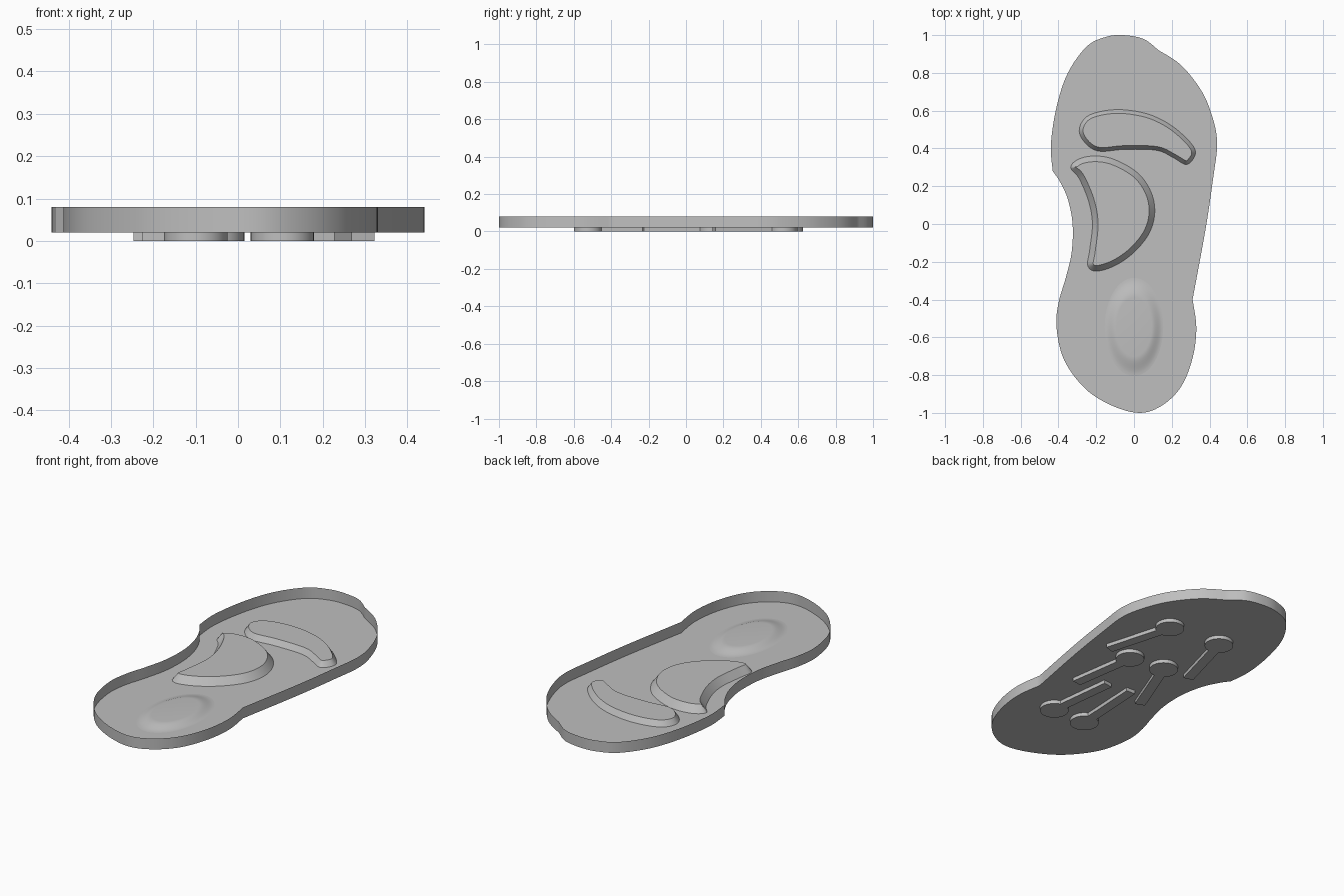
import bpy, bmesh
from math import sin, cos, pi, asin, atan2, hypot
from mathutils import Vector

if "Cube" in bpy.data.objects:
    bpy.data.objects.remove(bpy.data.objects["Cube"])

grey = bpy.data.materials.new("mid grey")
grey.use_nodes = True
colour = (0.52, 0.52, 0.52, 1)
grey.diffuse_color = colour
grey.node_tree.nodes["Principled BSDF"].inputs["Base Color"].default_value = colour

FLOOR, RIM = 0.02, 0.08


def smooth_path(points, closed, steps=6):
    """Catmull-Rom curve through the points; an open path leaves out its last point."""
    pts = [Vector(p) for p in points]
    n = len(pts)
    path = []
    for i in range(n if closed else n - 1):
        ids = [i - 1, i, i + 1, i + 2]
        a, b, c, d = [pts[k % n if closed else min(max(k, 0), n - 1)] for k in ids]
        for s in range(steps):
            t = s / steps
            path.append(0.5 * (2 * b + (c - a) * t + (2 * a - 5 * b + 4 * c - d) * t**2
                               + (3 * b - a - 3 * c + d) * t**3))
    return path


def inset(path, amount):
    """Move a counter-clockwise outline inwards."""
    result = []
    for i, p in enumerate(path):
        t = (path[(i + 1) % len(path)] - path[i - 1]).normalized()
        result.append(p + Vector((-t.y, t.x)) * amount)
    return result


def build(name, rings, bottom=False, top=False):
    """Skin (outline, height) rings and cap the ends if asked."""
    bm = bmesh.new()
    loops = [[bm.verts.new((p[0], p[1], z)) for p in path] for path, z in rings]
    for low, high in zip(loops, loops[1:]):
        for i in range(len(low)):
            j = (i + 1) % len(low)
            bm.faces.new((low[i], low[j], high[j], high[i]))
    if bottom:
        bm.faces.new(loops[0][::-1])
    if top:
        bm.faces.new(loops[-1])
    mesh = bpy.data.meshes.new(name)
    bm.to_mesh(mesh)
    bm.free()
    mesh.materials.append(grey)
    ob = bpy.data.objects.new(name, mesh)
    bpy.context.collection.objects.link(ob)
    bpy.ops.object.select_all(action="DESELECT")
    ob.select_set(True)
    bpy.context.view_layer.objects.active = ob
    bpy.ops.object.shade_smooth_by_angle(angle=pi / 7)


# Insole tray: four smooth edges that meet at kinks, clockwise from the toe
toe_edge = [(-.43, .28), (-.44, .42), (-.41, .62), (-.35, .8), (-.25, .94), (-.15, .99),
            (-.06, 1), (.05, .98), (.13, .92)]
outer_edge = [(.13, .92), (.25, .84), (.36, .7), (.42, .55), (.44, .42), (.42, .25),
              (.38, -.02), (.31, -.4)]
heel_edge = [(.31, -.4), (.33, -.55), (.31, -.71), (.25, -.86), (.15, -.96), (.03, -1),
             (-.12, -.96), (-.26, -.87), (-.37, -.72), (-.41, -.55), (-.4, -.42),
             (-.36, -.28), (-.33, -.15), (-.325, 0), (-.35, .13), (-.39, .22), (-.43, .28)]
outline = [p for edge in (toe_edge, outer_edge, heel_edge) for p in smooth_path(edge, False)]
outline.reverse()
build("insole_tray", [(outline, FLOOR), (outline, RIM)], bottom=True)


# Raised pads with sloping edges
def pad(name, points, slope, height):
    path = smooth_path(points, True)[::-1]
    build(name, [(path, FLOOR), (inset(path, slope), FLOOR + height)], top=True)


pad("forefoot_pad", [(-.29, .49), (-.26, .56), (-.18, .595), (-.06, .605), (.08, .58),
                     (.2, .52), (.3, .43), (.325, .37), (.28, .315), (.21, .35),
                     (.12, .39), (-.05, .395), (-.18, .385), (-.25, .42)], .02, .03)
pad("arch_pad", [(-.335, .3), (-.29, .345), (-.2, .36), (-.1, .34), (.02, .27), (.09, .17),
                 (.11, .06), (.08, -.05), (0, -.15), (-.1, -.22), (-.2, -.25), (-.245, -.22),
                 (-.235, -.14), (-.22, 0), (-.24, .12), (-.29, .24)], .03, .04)

# Softly domed heel pad
rings = []
for k in range(9):
    t = k / 8
    r = 1 - 0.4 * t
    oval = [(.155 * r * cos(a * pi / 32), .26 * r * sin(a * pi / 32) - .545) for a in range(64)]
    rings.append((oval, FLOOR + 0.02 * t * t * (3 - 2 * t)))
build("heel_pad", rings, top=True)

# Round sensors with tail strips under the sole: disc centre, strip end
sensors = {
    "left_toe": ((.19, .52), (.295, .15)),
    "left_ball": ((.145, .14), (.2, -.23)),
    "right_ball": ((-.06, .17), (-.2, -.19)),
    "right_toe": ((-.12, .55), (-.22, .18)),
    "left_heel": ((.105, -.525), (.06, -.14)),
    "right_heel": ((-.1, -.525), (-.08, -.12)),
}
radius, half = 0.075, 0.028
for name, (centre, end) in sensors.items():
    dx, dy = end[0] - centre[0], end[1] - centre[1]
    length, turn = hypot(dx, dy), atan2(dy, dx)
    start = asin(half / radius)
    angles = [start + (2 * pi - 2 * start) * k / 32 for k in range(33)]
    key = [(radius * cos(a), radius * sin(a)) for a in angles] + [(length, -half), (length, half)]
    path = [(centre[0] + x * cos(turn) - y * sin(turn),
             centre[1] + x * sin(turn) + y * cos(turn)) for x, y in key]
    build(name + "_sensor", [(path, 0), (path, FLOOR)], bottom=True)
